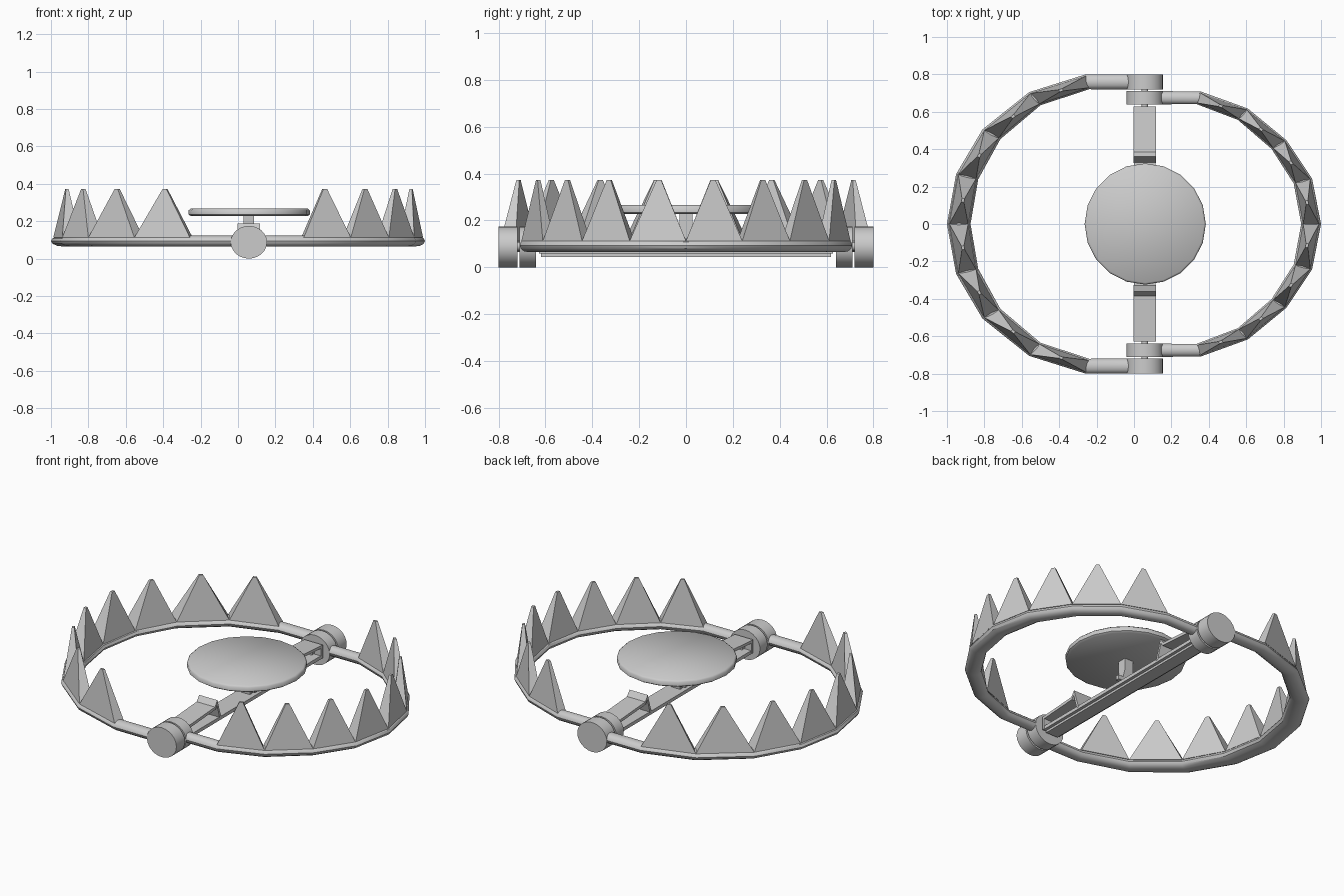
import bpy, bmesh, math
from mathutils import Vector

if "Cube" in bpy.data.objects:
    bpy.data.objects.remove(bpy.data.objects["Cube"])

CX = 0.058   # hinge line
ZC = 0.094   # jaw rod height


def finish(name, bm, angle=40):
    bmesh.ops.recalc_face_normals(bm, faces=bm.faces)
    me = bpy.data.meshes.new(name)
    bm.to_mesh(me)
    bm.free()
    ob = bpy.data.objects.new(name, me)
    bpy.context.collection.objects.link(ob)
    bpy.ops.object.select_all(action='DESELECT')
    ob.select_set(True)
    bpy.context.view_layer.objects.active = ob
    bpy.ops.object.shade_smooth_by_angle(angle=math.radians(angle))
    return ob


def loft(bm, rings):
    vs = [[bm.verts.new(p) for p in r] for r in rings]
    n = len(vs[0])
    for a, b in zip(vs, vs[1:]):
        for i in range(n):
            bm.faces.new((a[i], a[(i + 1) % n], b[(i + 1) % n], b[i]))
    bm.faces.new(vs[0])
    bm.faces.new(vs[-1])


def box(bm, x0, x1, y0, y1, z0, z1):
    loft(bm, [[(x0, y0, z), (x1, y0, z), (x1, y1, z), (x0, y1, z)] for z in (z0, z1)])


def rod_y(bm, y0, y1, rx, rz, zc, n=24):
    ring = [(CX + rx * math.cos(2 * math.pi * i / n), zc + rz * math.sin(2 * math.pi * i / n))
            for i in range(n)]
    loft(bm, [[(x, y, z) for x, z in ring] for y in (y0, y1)])


# Jaws: flattened rod, one tooth per segment, hinge discs at both ends
def jaw(name, half, wx, wy):
    path = [Vector(p) for p in half] + [Vector((x, -y)) for x, y in half[-2::-1]]
    side = []
    for i, p in enumerate(path):
        a = path[max(i - 1, 0)]
        b = path[min(i + 1, len(path) - 1)]
        t = (b - a).normalized()
        if i in (0, len(path) - 1):
            t = Vector((1, 0))
        n = Vector((t.y, -t.x))
        if n.dot(p - Vector((CX, 0))) < 0:
            n = -n
        side.append(Vector((n.x * wx, n.y * wy)))
    bm = bmesh.new()
    rings = []
    for p, s in zip(path, side):
        ring = []
        for k in range(12):
            a = 2 * math.pi * k / 12
            q = p + s * math.cos(a)
            ring.append((q.x, q.y, ZC + 0.029 * math.sin(a)))
        rings.append(ring)
    loft(bm, rings)
    for i in range(1, len(path) - 2):
        p, q, s, t = path[i], path[i + 1], side[i], side[i + 1]
        m = (p + q) / 2
        d = (q - p).normalized() * 0.01
        n = (s + t).normalized() * 0.007
        base = [p + s * .8, q + t * .8, q - t * .8, p - s * .8]
        tip = [m - d + n, m + d + n, m + d - n, m - d - n]
        loft(bm, [[(v.x, v.y, 0.113) for v in base], [(v.x, v.y, 0.373) for v in tip]])
    y = half[0][1]
    for sg in (-1, 1):
        rod_y(bm, sg * (y - wy), sg * (y + wy), 0.097, 0.0875, 0.0875)
    return finish(name, bm, 35)


jaw("left_jaw", [(CX, .76), (-.25, .76), (-.53, .67), (-.762, .48), (-.892, .253), (-.937, 0)],
    0.063, 0.04)
jaw("right_jaw", [(CX, .675), (.345, .675), (.582, .587), (.775, .425), (.903, .23), (.947, 0)],
    0.053, 0.035)

# Trigger plate, with slightly rounded rim
bm = bmesh.new()
n = 20
loft(bm, [[(0.06 + r * math.cos(2 * math.pi * i / n), r * math.sin(2 * math.pi * i / n), z)
           for i in range(n)]
          for r, z in ((.312, .227), (.324, .235), (.324, .258), (.314, .267))])
finish("trigger_plate", bm, 50)

# Post carrying the plate, with a tapered foot and cross pin
bm = bmesh.new()
loft(bm, [[(CX - .028, -h, z), (CX + .028, -h, z), (CX + .028, h, z), (CX - .028, h, z)]
          for h, z in ((.012, .07), (.012, .12), (.027, .16), (.027, .23))])
box(bm, CX - .06, CX + .06, -.012, .012, .095, .12)
finish("plate_post", bm)

# Base bar between the hinges
bm = bmesh.new()
box(bm, CX - .058, CX + .058, -.62, .62, .058, .078)
box(bm, CX - .04, CX + .04, -.62, .62, .045, .058)
finish("base_bar", bm)

# Folded spring leaves above each end of the bar, and hinge pins
for label, sg in (("front", -1), ("back", 1)):
    outer = [(.628, .06), (.628, .138), (.385, .155), (.362, .187), (.325, .07)]
    inner = [(.34, .07), (.366, .16), (.38, .138), (.612, .122), (.612, .06)]
    bm = bmesh.new()
    loft(bm, [[(x, sg * y, z) for y, z in outer + inner] for x in (CX - .06, CX + .06)])
    finish(label + "_spring_leaf", bm)
    bm = bmesh.new()
    rod_y(bm, sg * .59, sg * .79, .018, .018, .09, 12)
    finish(label + "_hinge_pin", bm)
